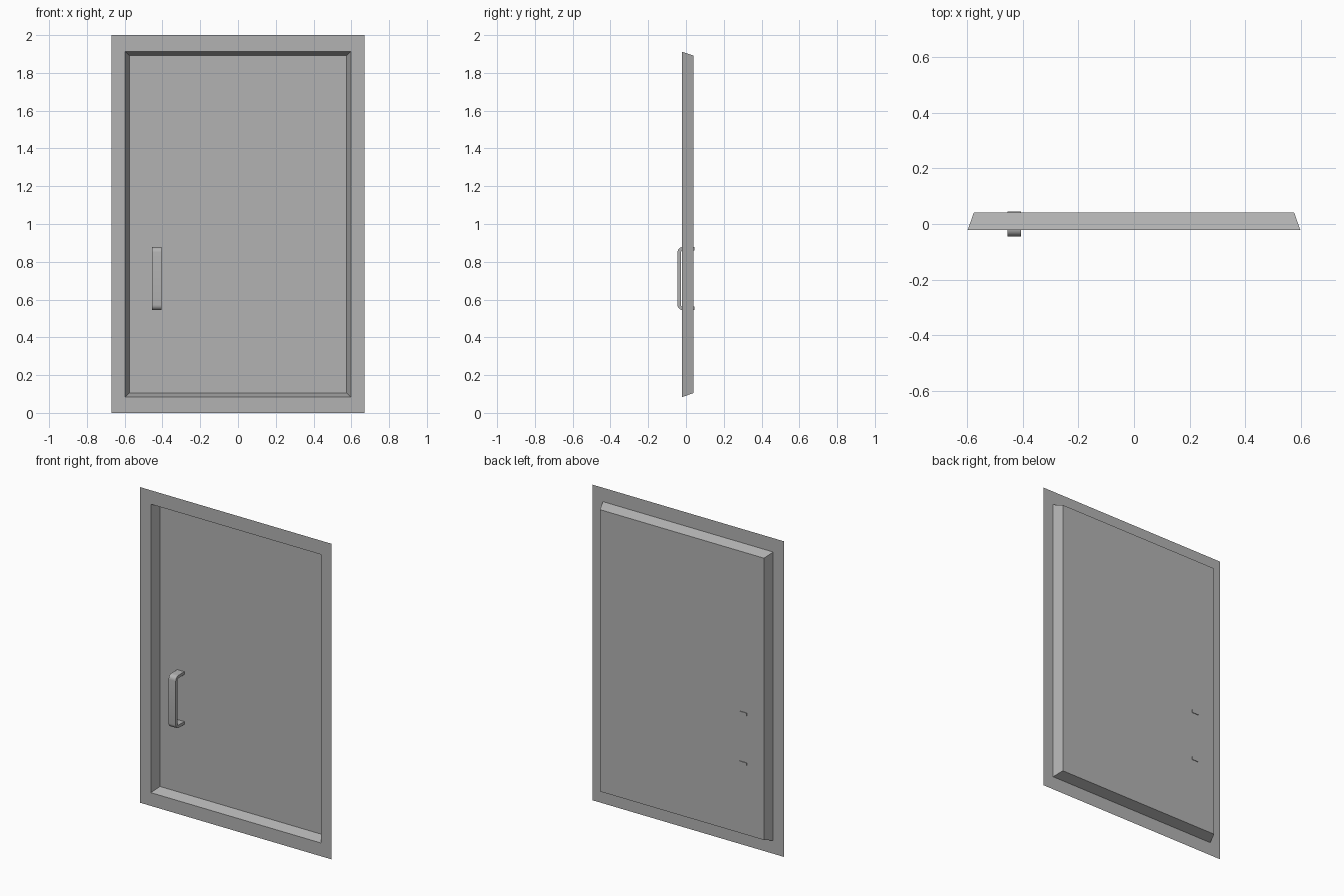
import bpy, bmesh, math

if "Cube" in bpy.data.objects:
    bpy.data.objects.remove(bpy.data.objects["Cube"])

# Dark grey finish shared by both parts
grey = bpy.data.materials.new("dark_grey")
grey.diffuse_color = (0.45, 0.45, 0.45, 1)
grey.use_nodes = True
grey.node_tree.nodes["Principled BSDF"].inputs["Base Color"].default_value = grey.diffuse_color


def make_object(name, bm):
    bmesh.ops.recalc_face_normals(bm, faces=bm.faces)
    mesh = bpy.data.meshes.new(name)
    bm.to_mesh(mesh)
    bm.free()
    mesh.materials.append(grey)
    obj = bpy.data.objects.new(name, mesh)
    bpy.context.collection.objects.link(obj)
    return obj


def bridge(bm, loops):
    for a, b in zip(loops, loops[1:]):
        for i in range(4):
            j = (i + 1) % 4
            bm.faces.new((a[i], a[j], b[j], b[i]))


# Door sheet: flat rim, sloped reveal and recessed panel
bm = bmesh.new()
rings = []
for half_w, half_h, mid, y in [(0.671, 1.0, 1.0, -0.021),
                               (0.597, 0.914, 0.998, -0.021),
                               (0.575, 0.893, 0.998, 0.041)]:
    rings.append([bm.verts.new((sx * half_w, y, mid + sz * half_h))
                  for sx, sz in [(-1, -1), (1, -1), (1, 1), (-1, 1)]])
bridge(bm, rings)
bm.faces.new(rings[-1])
make_object("door_panel", bm)


# Handle: C-shaped strip with rounded corners, feet just through the panel
def half_path(front, half_len, radius, back=0.045, steps=6):
    pts = []
    for i in range(steps + 1):
        t = math.pi / 2 * i / steps
        pts.append((front + radius * (1 - math.cos(t)),
                    half_len - radius * (1 - math.sin(t))))
    return pts + [(back, half_len)]


bm = bmesh.new()
mid_z, thick = 0.711, 0.018
outer = half_path(-0.045, 0.167, 0.028)
inner = half_path(-0.045 + thick, 0.167 - thick, 0.028 - thick)
pairs = list(zip(outer, inner))
path = [(o, i, -1) for o, i in reversed(pairs)] + [(o, i, 1) for o, i in pairs]
sections = []
for (oy, oz), (iy, iz), s in path:
    sections.append([bm.verts.new((x, y, mid_z + s * z)) for x, y, z in
                     [(-0.455, oy, oz), (-0.405, oy, oz), (-0.405, iy, iz), (-0.455, iy, iz)]])
bridge(bm, sections)
bm.faces.new(sections[0])
bm.faces.new(sections[-1])
handle = make_object("door_handle", bm)
bpy.context.view_layer.objects.active = handle
handle.select_set(True)
bpy.ops.object.shade_smooth_by_angle(angle=math.radians(30))
